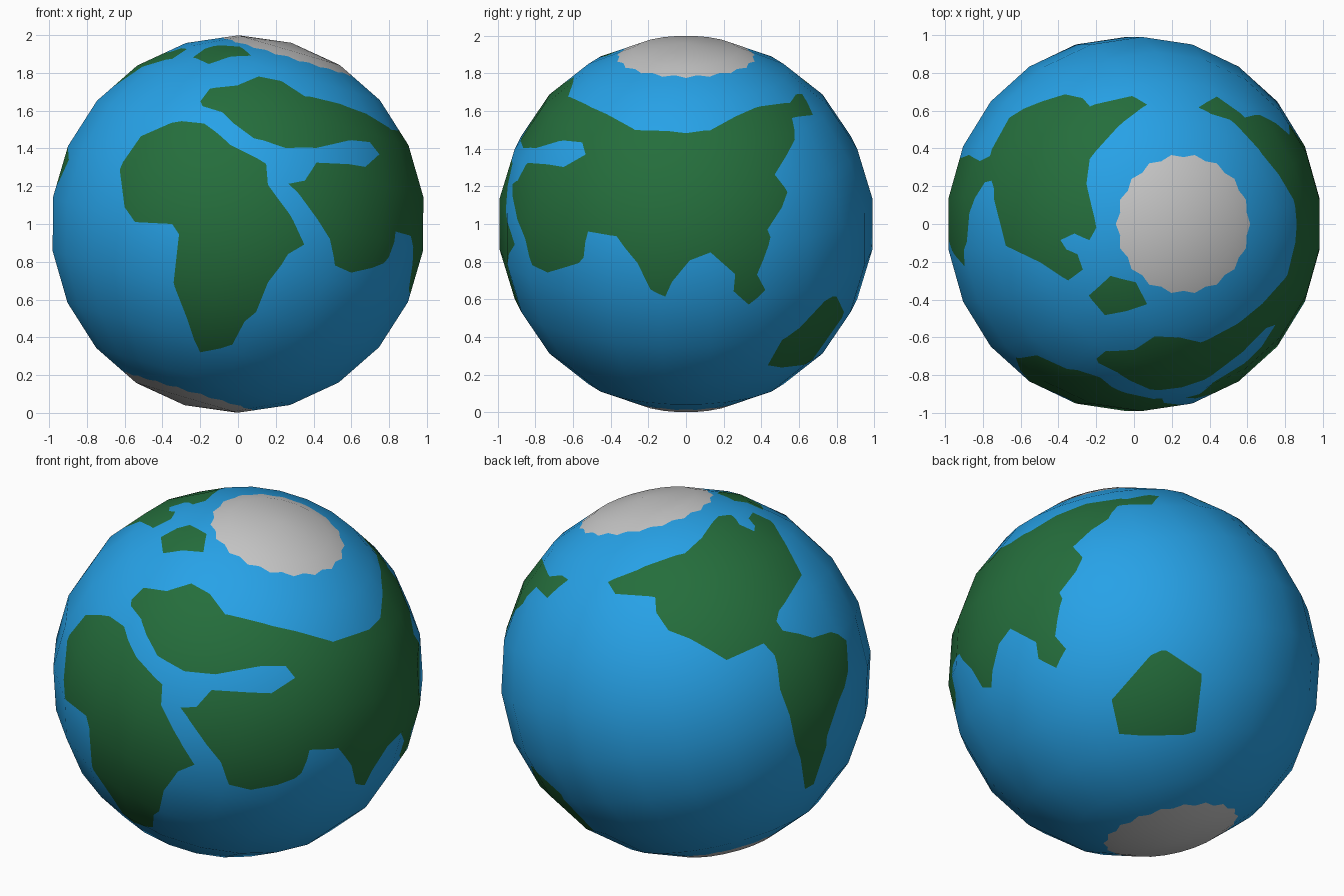
import bpy, bmesh, math
from mathutils import Vector, Matrix

if "Cube" in bpy.data.objects:
    bpy.data.objects.remove(bpy.data.objects["Cube"])

TILT = math.radians(16.4)
AXIS = Vector((math.sin(TILT), 0, math.cos(TILT)))

# viewing directions (azimuth, elevation) in which the outlines are drawn
VIEWS = {"front": (-90, 0), "right": (0, 0), "top": (-90, 90),
         "back_left": (125, 25), "back_right_low": (50, -30)}


def on_sphere(view, pts):
    """Flat outline points seen from a direction -> unit directions."""
    az, el = (math.radians(a) for a in VIEWS[view])
    right = Vector((-math.sin(az), math.cos(az), 0))
    toward = Vector((math.cos(el) * math.cos(az), math.cos(el) * math.sin(az), math.sin(el)))
    up = toward.cross(right)
    return [(right * u + up * v + toward * math.sqrt(max(0, 0.985 - u * u - v * v))).normalized()
            for u, v in pts]


# land outlines
southern_land = on_sphere("front", [
    (-.52, .47), (-.30, .545), (-.18, .535), (-.04, .42), (.15, .32), (.16, .21), (.21, .14),
    (.28, .04), (.355, -.11), (.265, -.16), (.16, -.31), (.095, -.465), (.035, -.52), (-.03, -.64),
    (-.2, -.68), (-.27, -.51), (-.34, -.31), (-.31, -.055), (-.35, 0), (-.54, .01), (-.605, .09),
    (-.63, .29)])

great_land = on_sphere("front", [
    (-.2, .655), (-.15, .715), (0, .735), (.11, .785), (.235, .755), (.355, .68)])
great_land += on_sphere("right", [
    (-.51, .625), (-.27, .5), (0, .485), (.13, .5), (.37, .62), (.555, .645), (.585, .69),
    (.62, .695), (.675, .58), (.565, .565), (.58, .45), (.475, .265), (.54, .17), (.515, .09),
    (.435, -.03), (.45, -.07), (.38, -.27), (.42, -.35), (.335, -.43), (.255, -.36), (.265, -.27),
    (.13, -.15), (.02, -.195), (-.075, -.31), (-.11, -.385), (-.19, -.35), (-.26, -.21),
    (-.37, -.065), (-.525, -.04), (-.55, -.18)])
great_land += on_sphere("front", [
    (.78, -.21), (.605, -.26), (.515, -.22), (.49, -.08), (.315, .17), (.27, .215), (.355, .23),
    (.415, .325), (.68, .305), (.75, .37), (.7, .435), (.605, .445), (.415, .405), (.255, .405),
    (.085, .455), (-.02, .535), (-.085, .595), (-.19, .63)])

western_land = on_sphere("top", [
    (.07, .635), (-.06, .54), (-.235, .345), (-.25, .21), (-.21, .035), (-.2, -.02), (-.235, -.085),
    (-.315, -.05), (-.39, -.085), (-.36, -.135), (-.3, -.16), (-.27, -.24), (-.35, -.3), (-.5, -.2),
    (-.68, -.115)])
western_land += on_sphere("back_left", [
    (.5, .33), (.49, .275), (.525, .225), (.685, .185), (.78, .215), (.87, .17), (.875, .035),
    (.83, -.15), (.76, -.35), (.685, -.6), (.64, -.63), (.595, -.39), (.51, -.095), (.48, .09),
    (.42, .155), (.22, .065), (.02, .18), (-.095, .225), (-.16, .32), (-.165, .4), (-.38, .42)])

island_land = on_sphere("back_right_low", [
    (.145, .115), (.175, .115), (.365, -.01), (.33, -.32), (.275, -.335), (-.08, -.335),
    (-.12, -.15), (.09, .09)])

north_island = on_sphere("top", [
    (-.125, -.275), (.01, -.31), (.07, -.425), (-.155, -.485), (-.24, -.38)])


def ice_outline(axis):
    """Scalloped ring around a pole."""
    side = Vector((0, 1, 0))
    other = axis.cross(side)
    ring = []
    for i in range(36):
        r = math.radians(22.0 if i % 2 else 20.9)
        a = math.tau * i / 36
        ring.append(axis * math.cos(r) + (side * math.cos(a) + other * math.sin(a)) * math.sin(r))
    return ring


REGIONS = [(1, o) for o in (southern_land, great_land, western_land, island_land, north_island)]
REGIONS += [(2, ice_outline(AXIS)), (2, ice_outline(-AXIS))]


def cut_arc(bm, a, b):
    """Cut the faces crossed by the great-circle arc a-b."""
    n = a.cross(b)
    if n.length < 1e-5:
        return
    n.normalize()
    t = n.cross(a)
    end = a.angle(b)
    mid = a + b
    faces = []
    for f in bm.faces:
        co = [v.co for v in f.verts]
        if any(c.dot(mid) <= 0 for c in co):
            continue
        d = [c.dot(n) for c in co]
        if min(d) > -1e-5 or max(d) < 1e-5:
            continue
        th = [math.atan2(c.dot(t), c.dot(a)) for c in co]
        if min(th) < end + .005 and max(th) > -.005:
            faces.append(f)
    if faces:
        geom = list({v for f in faces for v in f.verts}) + \
            list({e for f in faces for e in f.edges}) + faces
        bmesh.ops.bisect_plane(bm, geom=geom, dist=1e-5, plane_co=(0, 0, 0), plane_no=n)


def inside(p, outline, centre):
    """Winding test on the sphere."""
    if p.dot(centre) <= 0:
        return False
    e1 = p.orthogonal().normalized()
    e2 = p.cross(e1)
    ang = [math.atan2(q.dot(e2), q.dot(e1)) for q in outline]
    total = sum((ang[i] - ang[i - 1] + math.pi) % math.tau - math.pi for i in range(len(ang)))
    return abs(total) > math.pi


# tilted low-poly ball, with every coastline cut into it
bm = bmesh.new()
bmesh.ops.create_uvsphere(bm, u_segments=22, v_segments=11, radius=1.0,
                          matrix=Matrix.Rotation(TILT, 4, 'Y'))
for _, outline in REGIONS:
    for i in range(len(outline)):
        cut_arc(bm, outline[i - 1], outline[i])

# colour the faces by region
centres = [sum(o, Vector()).normalized() for _, o in REGIONS]
for f in bm.faces:
    p = f.calc_center_median().normalized()
    for (index, outline), c in zip(REGIONS, centres):
        if inside(p, outline, c):
            f.material_index = index
    f.smooth = True

mesh = bpy.data.meshes.new("globe")
bm.to_mesh(mesh)
bm.free()
for name, colour in (("ocean_blue", (.02, .36, .8, 1)), ("land_green", (.018, .155, .045, 1)),
                     ("ice_white", (.57, .57, .57, 1))):
    mat = bpy.data.materials.new(name)
    mat.diffuse_color = colour
    mat.use_nodes = True
    mat.node_tree.nodes["Principled BSDF"].inputs["Base Color"].default_value = mat.diffuse_color
    mesh.materials.append(mat)

# even ball shading in spite of the cuts
mesh.normals_split_custom_set_from_vertices([v.co.normalized() for v in mesh.vertices])
globe = bpy.data.objects.new("globe", mesh)
globe.location.z = 1.0
bpy.context.collection.objects.link(globe)
